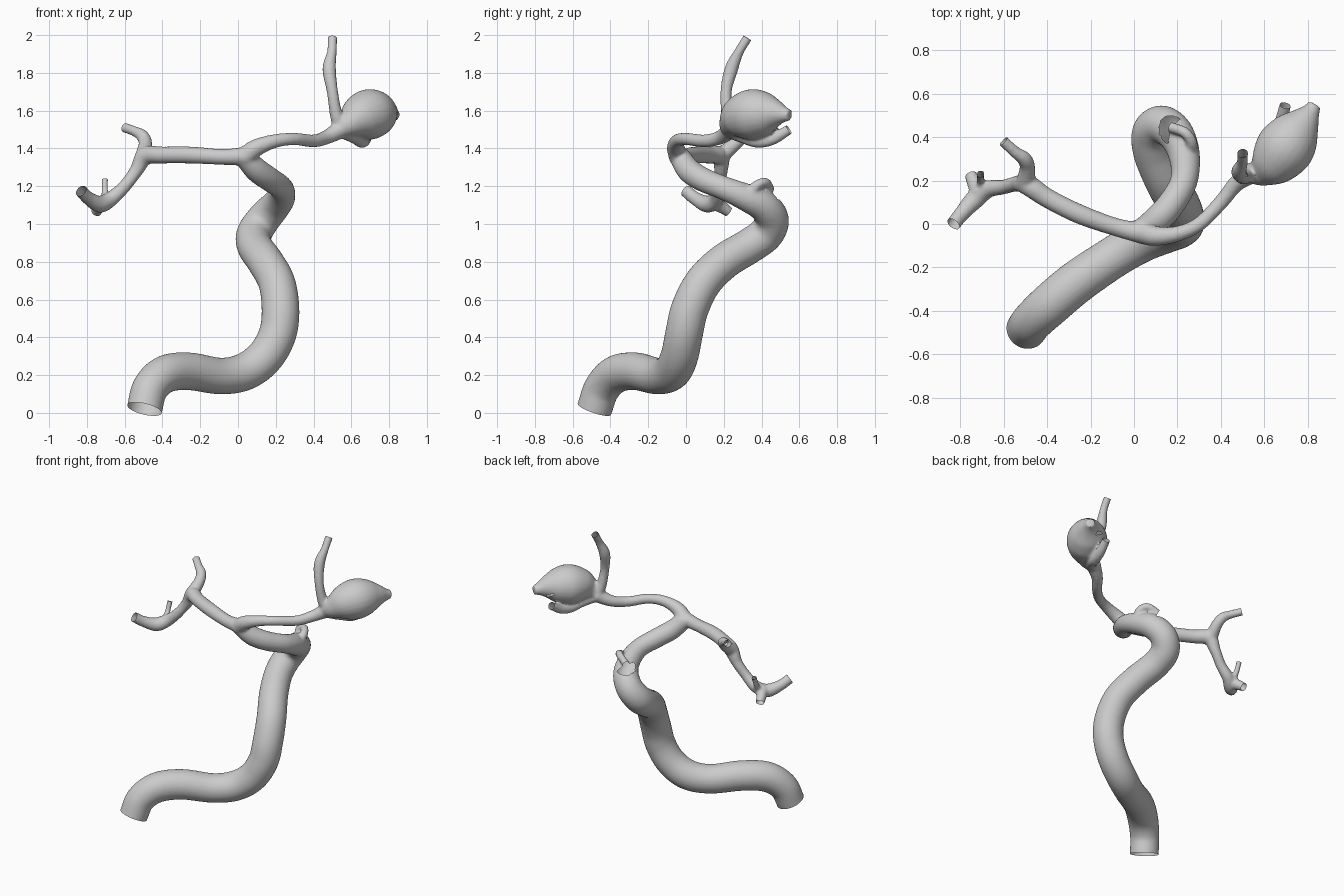
import bpy, bmesh, math
from mathutils import Vector

if "Cube" in bpy.data.objects:
    bpy.data.objects.remove(bpy.data.objects["Cube"])

SIDES = 24
EXTRA = 0.03          # overshoot at open ends, trimmed flat later
open_ends = []        # (point, outward direction, radius)


def spline(pts, steps=8):
    """Catmull-Rom through (x, y, z, radius) points."""
    P = [Vector(p) for p in pts]
    P = [2 * P[0] - P[1]] + P + [2 * P[-1] - P[-2]]
    out = []
    for i in range(1, len(P) - 2):
        a, b, c, d = P[i - 1:i + 3]
        for k in range(steps):
            t = k / steps
            out.append(0.5 * (2 * b + (c - a) * t + (2 * a - 5 * b + 4 * c - d) * t * t
                              + (3 * b - a - 3 * c + d) * t ** 3))
    out.append(P[-2])
    return [(Vector(v[:3]), max(v[3], 0.01)) for v in out]


def tube(bm, pts, start_open=False, end_open=False):
    """Sweep a circle of changing radius along a smooth path."""
    path = spline(pts)
    if start_open:
        p, r = path[0]
        d = (p - path[1][0]).normalized()
        open_ends.append((p, d, r))
        path.insert(0, (p + d * EXTRA, r))
    if end_open:
        p, r = path[-1]
        d = (p - path[-2][0]).normalized()
        open_ends.append((p, d, r))
        path.append((p + d * EXTRA, r))
    rings, u = [], None
    for i, (p, r) in enumerate(path):
        t = (path[min(i + 1, len(path) - 1)][0] - path[max(i - 1, 0)][0]).normalized()
        u = t.orthogonal() if u is None else u - t * u.dot(t)
        u.normalize()
        w = t.cross(u)
        rings.append([bm.verts.new(p + r * (u * math.cos(a) + w * math.sin(a)))
                      for a in (2 * math.pi * k / SIDES for k in range(SIDES))])
    for A, B in zip(rings, rings[1:]):
        for k in range(SIDES):
            j = (k + 1) % SIDES
            bm.faces.new((A[k], A[j], B[j], B[k]))
    bm.faces.new(rings[0][::-1])
    bm.faces.new(rings[-1])


bm = bmesh.new()

# main artery, from the base up through the loop to the fork
tube(bm, [(-.495, -.485, .02, .094), (-.465, -.445, .13, .096), (-.385, -.37, .205, .1),
          (-.26, -.265, .22, .1), (-.09, -.15, .195, .097), (.04, -.075, .22, .1),
          (.145, -.035, .3, .1), (.21, -.01, .42, .1), (.225, .02, .55, .1),
          (.205, .09, .69, .098), (.145, .2, .8, .096), (.09, .33, .88, .094),
          (.085, .42, .945, .094), (.13, .455, 1.02, .09), (.19, .415, 1.09, .084),
          (.23, .32, 1.14, .073), (.23, .2, 1.19, .063), (.17, .09, 1.235, .064),
          (.1, .015, 1.285, .064), (.03, -.035, 1.36, .055)], start_open=True)

# small side artery on the loop
tube(bm, [(.245, .33, 1.14, .04), (.265, .37, 1.2, .028), (.235, .42, 1.22, .025),
          (.17, .445, 1.185, .024)], end_open=True)

# left branch and its forks
tube(bm, [(.05, -.045, 1.36, .05), (-.08, -.015, 1.355, .042), (-.25, .045, 1.365, .045),
          (-.4, .12, 1.365, .045), (-.49, .18, 1.36, .048), (-.54, .185, 1.28, .036),
          (-.6, .17, 1.2, .034), (-.67, .16, 1.135, .04), (-.73, .115, 1.105, .045),
          (-.79, .05, 1.135, .036), (-.83, 0, 1.175, .034)], end_open=True)
tube(bm, [(-.5, .185, 1.36, .045), (-.49, .26, 1.425, .036), (-.505, .3, 1.465, .034),
          (-.545, .33, 1.49, .027), (-.6, .38, 1.51, .026)], end_open=True)
tube(bm, [(-.71, .14, 1.12, .04), (-.735, .19, 1.09, .034), (-.75, .225, 1.065, .028)],
     end_open=True)
tube(bm, [(-.7, .17, 1.12, .025), (-.705, .205, 1.175, .018), (-.705, .23, 1.235, .018)],
     end_open=True)

# right branch
tube(bm, [(.03, -.035, 1.35, .055), (.1, -.055, 1.405, .046), (.2, -.045, 1.44, .036),
          (.3, .0, 1.45, .033), (.4, .1, 1.44, .034), (.47, .185, 1.46, .038),
          (.55, .24, 1.505, .05)])
# rising artery
tube(bm, [(.55, .24, 1.5, .045), (.52, .22, 1.58, .034), (.5, .212, 1.7, .03),
          (.483, .24, 1.82, .036), (.497, .28, 1.91, .026), (.5, .325, 1.985, .025)],
     end_open=True)
# swollen sac with its end nub
tube(bm, [(.54, .225, 1.5, .045), (.59, .245, 1.53, .075), (.64, .285, 1.56, .115),
          (.695, .35, 1.58, .134), (.745, .42, 1.585, .115), (.785, .475, 1.585, .075),
          (.815, .52, 1.58, .042), (.832, .55, 1.577, .03)])
# artery under the sac
tube(bm, [(.56, .24, 1.49, .04), (.62, .31, 1.46, .036), (.655, .38, 1.437, .034),
          (.675, .46, 1.45, .031), (.695, .545, 1.5, .027)], end_open=True)

mesh = bpy.data.meshes.new("blood_vessels")
bm.to_mesh(mesh)
bm.free()
obj = bpy.data.objects.new("blood_vessels", mesh)
bpy.context.collection.objects.link(obj)
bpy.context.view_layer.objects.active = obj
obj.select_set(True)

# fuse all tubes into one skin
remesh = obj.modifiers.new("fuse", 'REMESH')
remesh.mode = 'VOXEL'
remesh.voxel_size = 0.009
smooth = obj.modifiers.new("soften", 'SMOOTH')
smooth.factor = 0.5
smooth.iterations = 6
for name in ("fuse", "soften"):
    bpy.ops.object.modifier_apply(modifier=name)

# trim the vessel ends flat and open
bm = bmesh.new()
bm.from_mesh(obj.data)
for p, d, r in open_ends:
    faces = [f for f in bm.faces if (f.calc_center_median() - p).length < r + EXTRA + 0.015]
    geom = set(faces)
    for f in faces:
        geom.update(f.verts)
        geom.update(f.edges)
    bmesh.ops.bisect_plane(bm, geom=list(geom), plane_co=p, plane_no=d, clear_outer=True)
bm.to_mesh(obj.data)
bm.free()
bpy.ops.object.shade_smooth_by_angle(angle=math.radians(40))
